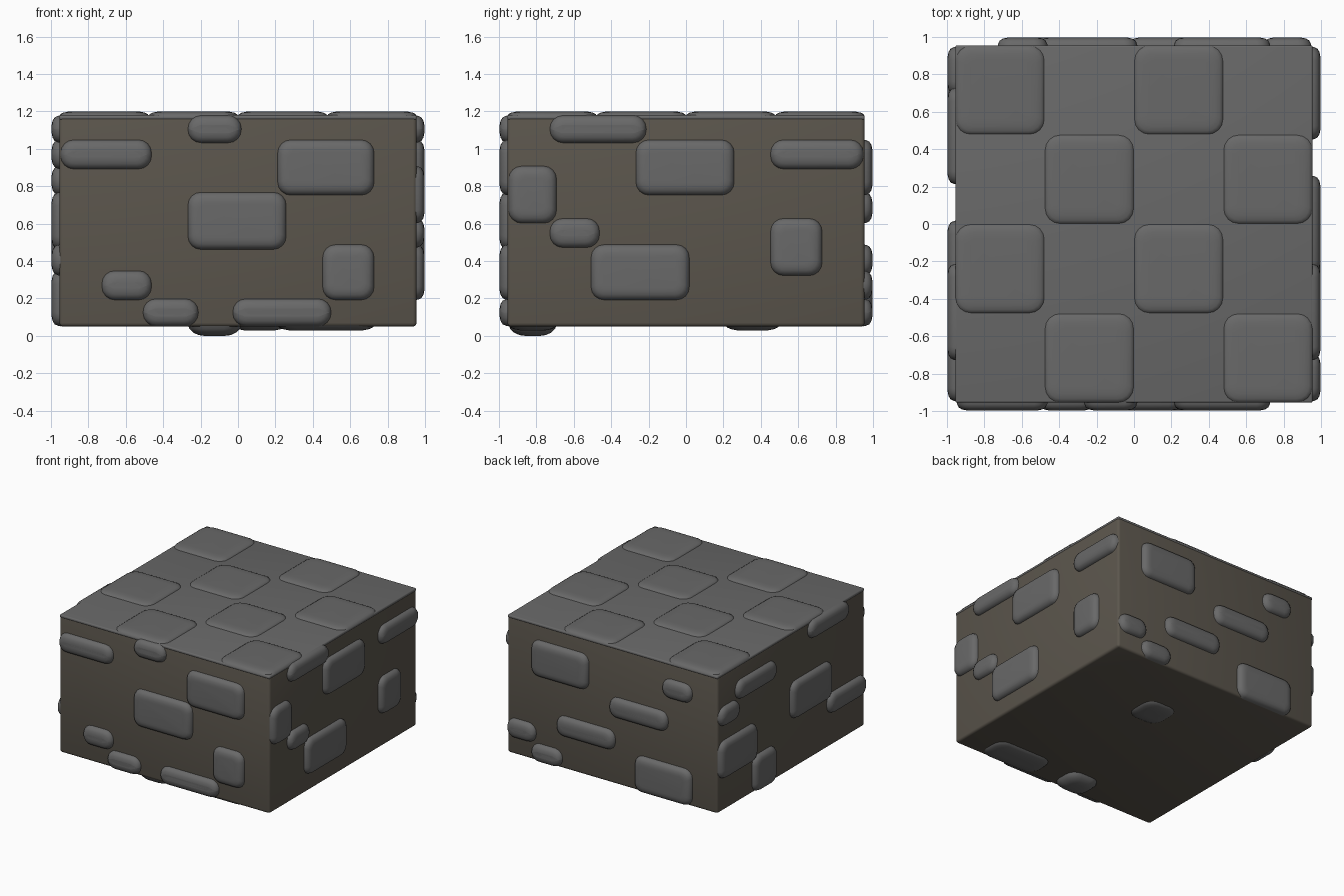
import bpy, bmesh
from math import cos, sin, pi
from mathutils import Vector as V

if "Cube" in bpy.data.objects:
    bpy.data.objects.remove(bpy.data.objects["Cube"])

H = 0.955            # half width of the core block
Z0, Z1 = 0.05, 1.18  # bottom and top of the core block


def material(name, rgb):
    m = bpy.data.materials.new(name)
    m.diffuse_color = (*rgb, 1)
    m.use_nodes = True
    m.node_tree.nodes["Principled BSDF"].inputs["Base Color"].default_value = m.diffuse_color
    return m


STONE = material("stone_grey", (0.14, 0.14, 0.14))
MORTAR = material("mortar_brown", (0.105, 0.092, 0.073))


def finish(name, bm, mat, angle):
    bmesh.ops.recalc_face_normals(bm, faces=bm.faces)
    me = bpy.data.meshes.new(name)
    bm.to_mesh(me)
    bm.free()
    ob = bpy.data.objects.new(name, me)
    bpy.context.collection.objects.link(ob)
    me.materials.append(mat)
    bpy.ops.object.select_all(action='DESELECT')
    ob.select_set(True)
    bpy.context.view_layer.objects.active = ob
    bpy.ops.object.shade_smooth_by_angle(angle=angle)
    return ob


def block(name, lo, hi, mat, bevel):
    bm = bmesh.new()
    bmesh.ops.create_cube(bm, size=1)
    for v in bm.verts:
        v.co = V([(a + b) / 2 + c * (b - a) for a, b, c in zip(lo, hi, v.co)])
    bmesh.ops.bevel(bm, geom=bm.edges[:], offset=bevel, segments=3,
                    profile=0.5, affect='EDGES')
    return finish(name, bm, mat, 0.7)


def outline(a0, a1, b0, b1, r, n=4):
    """Rounded rectangle, counter-clockwise."""
    pts = []
    for k, (cx, cy) in enumerate([(a1 - r, b1 - r), (a0 + r, b1 - r),
                                  (a0 + r, b0 + r), (a1 - r, b0 + r)]):
        for i in range(n + 1):
            t = (k + i / n) * pi / 2
            pts.append((cx + r * cos(t), cy + r * sin(t)))
    return pts


def pillows(name, rects, origin, u, v, n, height, profile, radius):
    """Soft raised stones on one face; profile holds (inset, height share)."""
    bm = bmesh.new()
    origin, u, v, n = V(origin), V(u), V(v), V(n)
    for a0, a1, b0, b1 in rects:
        rings = []
        for inset, share in profile:
            pts = outline(a0 + inset, a1 - inset, b0 + inset, b1 - inset,
                          max(radius - inset * 0.6, 0.015))
            rings.append([bm.verts.new(origin + u * p + v * q + n * share * height)
                          for p, q in pts])
        for r0, r1 in zip(rings, rings[1:]):
            for i in range(len(r0)):
                j = (i + 1) % len(r0)
                bm.faces.new((r0[i], r0[j], r1[j], r1[i]))
        bm.faces.new(rings[-1])
        bm.faces.new(rings[0][::-1])
    return finish(name, bm, STONE, 1.2)


# Core block and the grey paving bed on top
block("core_block", (-H, -H, Z0), (H, H, 1.172), MORTAR, 0.02)
block("paving_bed", (-H, -H, 1.12 + 0.035), (H, H, Z1), STONE, 0.01)

# Side stones: (along min, along max, z min, z max)
front = [(-.95, -.46, .89, 1.05), (-.27, .02, 1.03, 1.18), (.21, .73, .75, 1.05),
         (-.27, .26, .46, .77), (-.73, -.46, .19, .35), (-.51, -.21, .05, .20),
         (-.03, .50, .05, .20), (.45, .73, .19, .49)]
right = [(-.73, -.21, 1.03, 1.18), (-.27, .26, .75, 1.05), (.45, .95, .89, 1.05),
         (-.95, -.69, .60, .91), (-.73, -.46, .47, .63), (-.51, .02, .19, .49),
         (.45, .73, .32, .63)]
back = [(.21, .73, .75, 1.05), (-.73, -.46, .89, 1.05), (-.51, .02, .60, .77),
        (-.03, .50, .32, .49), (.69, .95, .19, .35), (.45, .73, .05, .20),
        (-.73, -.21, .05, .35)]
left = [(.21, .73, .89, 1.05), (.69, .95, .75, .91), (.46, .95, .32, .63),
        (.21, .51, .05, .35), (-.51, .02, .46, .77), (-.73, -.21, 1.03, 1.18),
        (-.95, -.46, .32, .49)]
SIDE = [(0, -.3), (.004, .2), (.012, .6), (.03, .87), (.05, .97), (.065, 1)]
for name, rects, axis, normal in [
        ("front_stones", front, (1, 0, 0), (0, -1, 0)),
        ("right_stones", right, (0, 1, 0), (1, 0, 0)),
        ("back_stones", back, (1, 0, 0), (0, 1, 0)),
        ("left_stones", left, (0, 1, 0), (-1, 0, 0))]:
    pillows(name, rects, V(normal) * H, axis, (0, 0, 1), normal, 0.042, SIDE, 0.07)

# Checkerboard of raised paving stones
T = H / 2
tiles = [(-H + i * T, -H + (i + 1) * T, -H + j * T, -H + (j + 1) * T)
         for i in range(4) for j in range(4) if (i + j) % 2]
TOP = [(0, -.3), (.005, .25), (.02, .65), (.045, .92), (.08, 1)]
pillows("paving_stones", tiles, (0, 0, Z1), (1, 0, 0), (0, 1, 0), (0, 0, 1),
        0.02, TOP, 0.08)

# Stones bulging from the underside
UNDER = [(0, -.3), (.01, .25), (.03, .65), (.06, .92), (.09, 1)]
for name, rect, h in [("under_stone_middle", (-.03, .26, .21, .50), 0.022),
                      ("under_stone_wide", (.21, .73, -.95, -.69), 0.022),
                      ("under_stone_deep", (-.27, .02, -.95, -.69), 0.05)]:
    pillows(name, [rect], (0, 0, Z0), (1, 0, 0), (0, 1, 0), (0, 0, -1),
            h, UNDER, 0.09)
